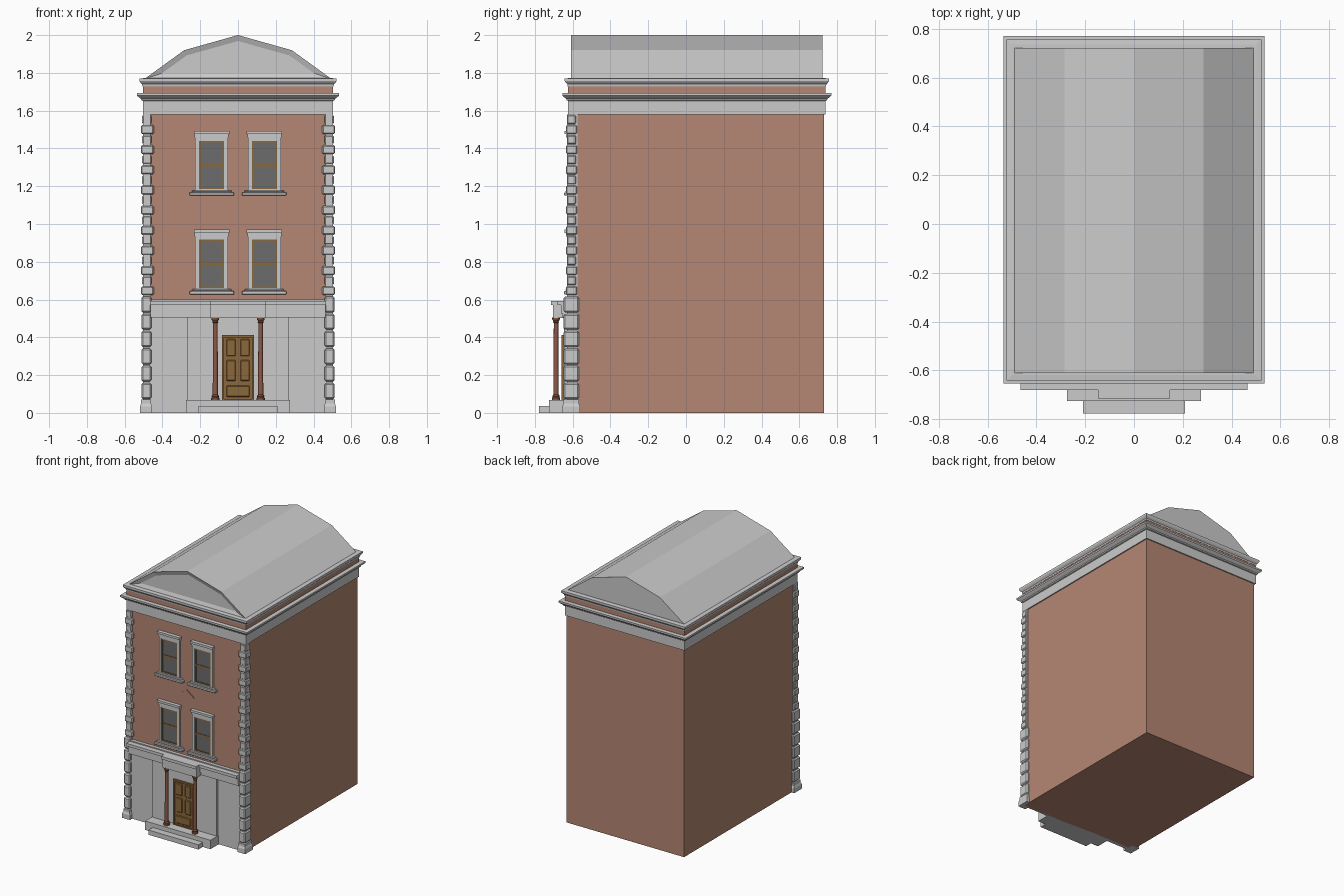
import bpy, bmesh, math
from mathutils import Matrix, Vector

if "Cube" in bpy.data.objects:
    bpy.data.objects.remove(bpy.data.objects["Cube"])


def material(name, rgb):
    m = bpy.data.materials.new(name)
    m.diffuse_color = (*rgb, 1)
    m.use_nodes = True
    m.node_tree.nodes["Principled BSDF"].inputs["Base Color"].default_value = m.diffuse_color
    return m


BRICK = material("brick", (0.46, 0.24, 0.17))
WOOD = material("wood", (0.26, 0.14, 0.045))
GLASS = material("glass", (0.15, 0.15, 0.15))
SHAFT = material("column_stone", (0.27, 0.10, 0.06))


def finish(name, bm, mat=None, mirror=False, bevel=0):
    bmesh.ops.recalc_face_normals(bm, faces=bm.faces)
    me = bpy.data.meshes.new(name)
    bm.to_mesh(me)
    bm.free()
    ob = bpy.data.objects.new(name, me)
    bpy.context.collection.objects.link(ob)
    if mat:
        me.materials.append(mat)
    if bevel:
        b = ob.modifiers.new("bevel", 'BEVEL')
        b.width, b.segments = bevel, 1
    if mirror:
        ob.modifiers.new("mirror", 'MIRROR').use_clip = False
    return ob


def boxes(name, items, mat=None, mirror=False, bevel=0):
    """One object from boxes given as (x0, x1, y0, y1, z0, z1)."""
    bm = bmesh.new()
    for x0, x1, y0, y1, z0, z1 in items:
        c = Vector(((x0 + x1) / 2, (y0 + y1) / 2, (z0 + z1) / 2))
        size = Matrix.Diagonal((x1 - x0, y1 - y0, z1 - z0, 1))
        bmesh.ops.create_cube(bm, size=1, matrix=Matrix.Translation(c) @ size)
    return finish(name, bm, mat, mirror, bevel)


def loft(rings, bm):
    """Bridge rings of equal length and cap both ends."""
    vs = [[bm.verts.new(p) for p in r] for r in rings]
    for a, b in zip(vs, vs[1:]):
        for i in range(len(a)):
            j = (i + 1) % len(a)
            bm.faces.new((a[i], a[j], b[j], b[i]))
    return bm.faces.new(vs[0]), bm.faces.new(vs[-1])


def band(name, profile, rect, mat=None):
    """Moulding round a rectangle; profile is (outward offset, z)."""
    x0, x1, y0, y1 = rect
    bm = bmesh.new()
    loft([[(x0 - o, y0 - o, z), (x1 + o, y0 - o, z),
           (x1 + o, y1 + o, z), (x0 - o, y1 + o, z)] for o, z in profile], bm)
    return finish(name, bm, mat)


def prism(name, pts, y0, y1, mat=None, inset=0, depth=0):
    """Extrude an x/z outline along y, optionally recessing the front."""
    bm = bmesh.new()
    front, _ = loft([[(x, y, z) for x, z in pts] for y in (y0, y1)], bm)
    bmesh.ops.recalc_face_normals(bm, faces=bm.faces)
    if inset:
        bmesh.ops.inset_region(bm, faces=[front], thickness=inset, use_even_offset=True)
        bmesh.ops.translate(bm, verts=front.verts[:], vec=(0, depth, 0))
    return finish(name, bm, mat)


def frame(x0, x1, y0, y1, z0, z1, t):
    """Four bars around an opening."""
    return [(x0, x0 + t, y0, y1, z0, z1), (x1 - t, x1, y0, y1, z0, z1),
            (x0 + t, x1 - t, y0, y1, z0, z0 + t), (x0 + t, x1 - t, y0, y1, z1 - t, z1)]


# Brick body, cornices and roof
PLAN = (-0.49, 0.49, -0.61, 0.725)
band("brick_body", [(0.005, 0), (0.005, 1.59)], PLAN, BRICK)
band("frieze_and_cornice", [(0.014, 1.58), (0.014, 1.652), (0.022, 1.655), (0.024, 1.663),
                            (0.036, 1.672), (0.045, 1.68), (0.045, 1.693), (0.012, 1.694)], PLAN)
band("brick_parapet", [(0.014, 1.69), (0.014, 1.732)], PLAN, BRICK)
band("upper_cornice", [(0.016, 1.728), (0.018, 1.74), (0.026, 1.748), (0.032, 1.757),
                       (0.032, 1.77), (0.01, 1.772)], PLAN)
prism("roof", [(-0.495, 1.768), (0.495, 1.768), (0.285, 1.92), (0, 2), (-0.285, 1.92)],
      -0.61, 0.722, None, 0.03, 0.012)

# Corner quoins: small alternating blocks above, large blocks below
step = 0.96 / 18
small, large = [], []
for i in range(18):
    z, d = 0.62 + i * step, 0.012 * (i % 2)
    small.append((0.446 + d, 0.513 - d / 2, -0.635 + d / 3, -0.577 - d / 3,
                  z + 0.003, z + step - 0.003))
for i in range(6):
    z = 0.07 + i * 0.0917
    large.append((0.459, 0.512, -0.648, -0.567, z + 0.004, z + 0.088))
boxes("upper_quoins", small, None, True, 0.006)
boxes("lower_quoins", large, None, True, 0.008)
boxes("quoin_core", [(0.462, 0.502, -0.63, -0.575, 0, 1.58)], None, True)
band("quoin_foot_right", [(0.006, 0), (0.006, 0.035), (0, 0.05), (0, 0.07)],
     (0.46, 0.513, -0.648, -0.567))
band("quoin_foot_left", [(0.006, 0), (0.006, 0.035), (0, 0.05), (0, 0.07)],
     (-0.513, -0.46, -0.648, -0.567))

# Stone ground floor, entablature and steps
boxes("ground_floor_wall", [(-0.462, 0.462, -0.626, -0.6, 0, 0.51),
                            (-0.27, 0.27, -0.645, -0.62, 0.06, 0.51)])
boxes("entablature", [(-0.462, 0.462, -0.655, -0.6, 0.505, 0.525),
                      (-0.462, 0.462, -0.662, -0.6, 0.525, 0.57),
                      (-0.465, 0.465, -0.68, -0.6, 0.57, 0.592),
                      (-0.145, 0.145, -0.705, -0.64, 0.503, 0.57),
                      (-0.148, 0.148, -0.716, -0.64, 0.57, 0.592)])
boxes("entablature_top", [(-0.46, 0.46, -0.64, -0.6, 0.59, 0.6)])
boxes("front_steps", [(-0.275, 0.275, -0.725, -0.6, 0, 0.068),
                      (-0.21, 0.21, -0.777, -0.7, 0, 0.036)])

# Turned porch columns
PROFILE = [(0.022, 0.068), (0.022, 0.078), (0.018, 0.083), (0.02, 0.09), (0.014, 0.097),
           (0.012, 0.475), (0.016, 0.48), (0.014, 0.486), (0.02, 0.494), (0.021, 0.505)]
for side, x in (("left", -0.12), ("right", 0.12)):
    bm = bmesh.new()
    loft([[(x + r * math.cos(a * math.tau / 16), -0.688 + r * math.sin(a * math.tau / 16), z)
           for a in range(16)] for r, z in PROFILE], bm)
    ob = finish("column_" + side, bm, SHAFT)
    bpy.context.view_layer.objects.active = ob
    ob.select_set(True)
    bpy.ops.object.shade_smooth_by_angle()
    ob.select_set(False)

# Door with raised panels
boxes("door", [(-0.08, 0.08, -0.652, -0.63, 0.068, 0.405)], WOOD)
boxes("door_frame", frame(-0.086, 0.086, -0.66, -0.63, 0.062, 0.412, 0.012), WOOD)
boxes("door_panels", [(0.012, 0.062, -0.658, -0.64, 0.3, 0.39),
                      (0.012, 0.062, -0.658, -0.64, 0.17, 0.28)], WOOD, True, 0.005)
boxes("door_kick_panel", [(-0.062, 0.062, -0.658, -0.64, 0.085, 0.145)], WOOD, False, 0.005)

# Sash windows, two per floor, mirrored
for floor, z in (("lower", 0.627), ("upper", 1.15)):
    boxes(floor + "_window_surrounds",
          frame(0.053, 0.227, -0.629, -0.6, z + 0.015, z + 0.31, 0.02)
          + [(0.05, 0.23, -0.634, -0.6, z + 0.308, z + 0.326),
             (0.046, 0.234, -0.642, -0.6, z + 0.326, z + 0.343)], None, True)
    boxes(floor + "_window_sills", [(0.02, 0.256, -0.645, -0.6, z, z + 0.018),
                                    (0.034, 0.244, -0.637, -0.6, z + 0.018, z + 0.028)],
          None, True, 0.003)
    boxes(floor + "_window_sashes",
          frame(0.07, 0.21, -0.625, -0.6, z + 0.028, z + 0.294, 0.013)
          + [(0.08, 0.2, -0.623, -0.6, z + 0.155, z + 0.17)], WOOD, True)
    boxes(floor + "_window_panes", [(0.08, 0.2, -0.619, -0.6, z + 0.035, z + 0.285)], GLASS, True)

# Brick diamond ornament between the floors
prism("brick_diamond", [(-0.063, 1.053), (0, 1.003), (0.063, 1.053), (0, 1.103)],
      -0.622, -0.61, BRICK)
